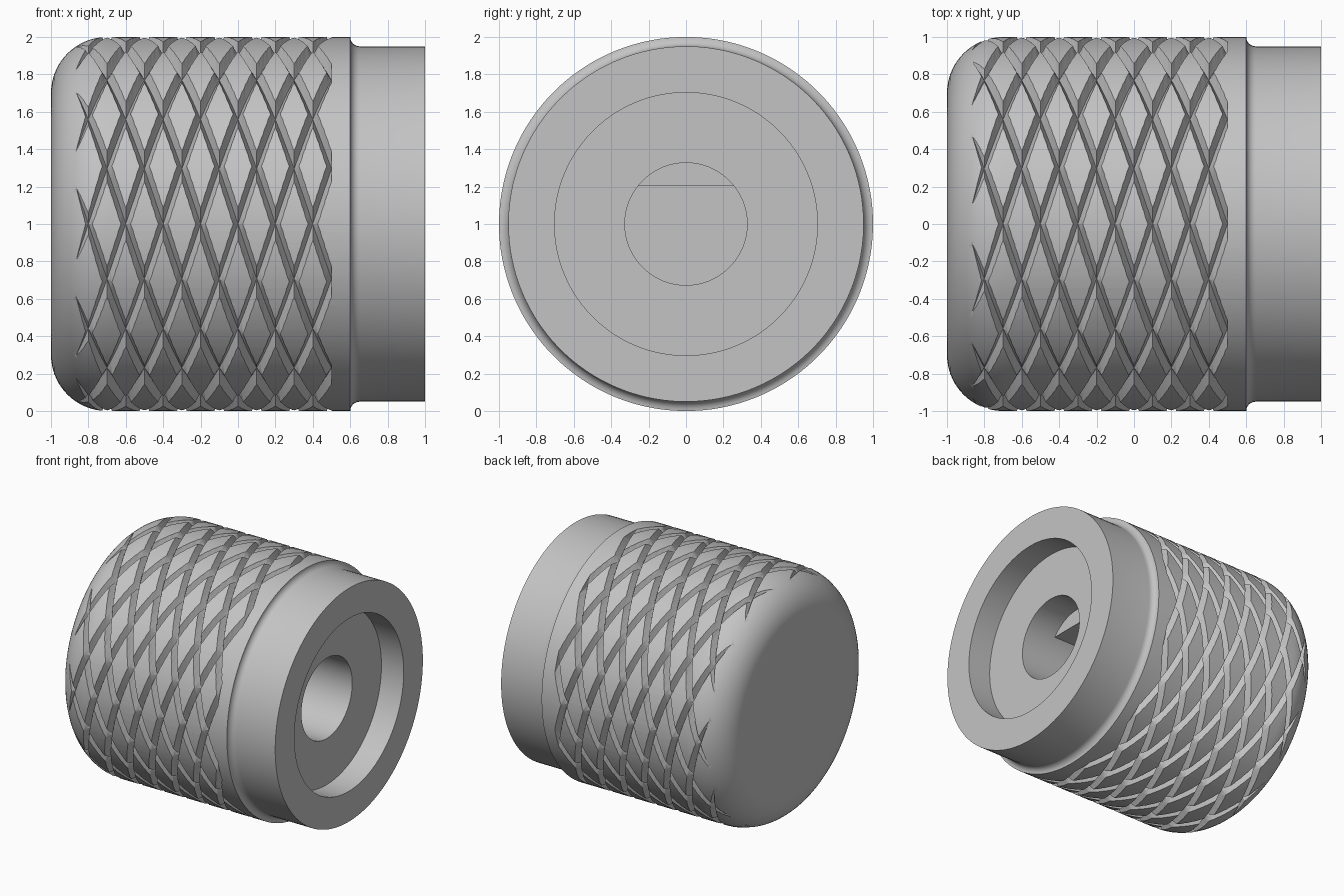
import bpy
import bmesh
from math import cos, sin, pi, radians, asin, sqrt

AXIS_Z = 1.0          # height of the knob's axis, which runs along x
STARTS = 10           # helical grooves per direction
PITCH = 0.2           # axial spacing of the grooves
GROOVE_DEPTH = 0.05
GROOVE_HALF = 0.095   # half width around the rim
BORE_R, BORE_END = 0.327, -0.2

cube = bpy.data.objects.get("Cube")
if cube:
    bpy.data.objects.remove(cube, do_unlink=True)

grey = bpy.data.materials.new("plain_grey")
grey.use_nodes = True
colour = (0.55, 0.55, 0.55, 1)
grey.diffuse_color = colour
grey.node_tree.nodes["Principled BSDF"].inputs["Base Color"].default_value = colour


def make_object(name, bm):
    bmesh.ops.recalc_face_normals(bm, faces=bm.faces)
    mesh = bpy.data.meshes.new(name)
    bm.to_mesh(mesh)
    bm.free()
    mesh.materials.append(grey)
    obj = bpy.data.objects.new(name, mesh)
    bpy.context.collection.objects.link(obj)
    return obj


def polar(x, r, angle):
    """Point at radius r; angle 0 faces the front, a quarter turn faces up."""
    return (x, -r * cos(angle), AXIS_Z + r * sin(angle))


def arc(cx, cr, radius, start, end, steps):
    angles = [radians(start + (end - start) * i / steps) for i in range(steps + 1)]
    return [(cx + radius * cos(a), cr + radius * sin(a)) for a in angles]


def lathe(name, profile, segments):
    bm = bmesh.new()
    rings = []
    for x, r in profile:
        count = segments if r > 0 else 1
        rings.append([bm.verts.new(polar(x, r, 2 * pi * (i + 0.37) / segments))
                      for i in range(count)])
    for a, b in zip(rings, rings[1:]):
        if len(a) == 1:
            bm.faces.new(b)
        elif len(b) == 1:
            bm.faces.new(a)
        else:
            for i in range(segments):
                j = (i + 1) % segments
                bm.faces.new((a[i], a[j], b[j], b[i]))
    bmesh.ops.remove_doubles(bm, verts=bm.verts, dist=1e-6)
    bmesh.ops.delete(bm, geom=[v for v in bm.verts if not v.link_faces], context='VERTS')
    return make_object(name, bm)


def groove_cutter(name, hand):
    """Ten twisted V-shaped bars that wind one way around the body."""
    bm = bmesh.new()
    x0, x1, steps = -1.02, 0.5, 76
    root, top = 1 - GROOVE_DEPTH, 1.08
    half = GROOVE_HALF * (top - root) / GROOVE_DEPTH
    top_r, top_a = sqrt(top ** 2 + half ** 2), asin(half / sqrt(top ** 2 + half ** 2))
    for k in range(STARTS):
        rings = []
        for s in range(steps + 1):
            x = x0 + (x1 - x0) * s / steps
            angle = 2 * pi / STARTS * (k + hand * x / PITCH)
            rings.append([bm.verts.new(p) for p in (
                polar(x, root, angle),
                polar(x, top_r, angle + top_a),
                polar(x, top_r, angle - top_a))])
        for a, b in zip(rings, rings[1:]):
            for i in range(3):
                j = (i + 1) % 3
                bm.faces.new((a[i], a[j], b[j], b[i]))
        bm.faces.new(rings[0])
        bm.faces.new(rings[-1])
    bmesh.ops.triangulate(bm, faces=bm.faces)
    return make_object(name, bm)


# Turned body: domed shoulder, grip, stepped collar, recess and blind bore
profile = [(-1, 0)]
profile += arc(-0.7, 0.7, 0.3, 180, 90, 14)
profile += arc(0.65, 1.0, 0.05, 180, 270, 6)
profile += [(1, 0.95), (1, 0.703), (0.8, 0.703), (0.8, BORE_R),
            (BORE_END, BORE_R), (BORE_END, 0)]
body = lathe("knurled_body", profile, 120)

# Diamond knurling
bpy.context.view_layer.objects.active = body
for label, hand in (("right", 1), ("left", -1)):
    cutter = groove_cutter("groove_cutter_" + label, hand)
    cut = body.modifiers.new("knurl_" + label, 'BOOLEAN')
    cut.operation = 'DIFFERENCE'
    cut.solver = 'EXACT'
    cut.object = cutter
    bpy.ops.object.modifier_apply(modifier=cut.name)
    bpy.data.objects.remove(cutter, do_unlink=True)

# Flat key that gives the bore its D shape
bm = bmesh.new()
key_r, key_z = BORE_R + 0.004, 0.205
lift = asin(key_z / key_r)
ends = []
for x in (0.55, BORE_END - 0.01):
    ends.append([bm.verts.new(polar(x, key_r, lift + (pi - 2 * lift) * i / 24))
                 for i in range(25)])
    bm.faces.new(ends[-1])
for i in range(25):
    j = (i + 1) % 25
    bm.faces.new((ends[0][i], ends[0][j], ends[1][j], ends[1][i]))
key = make_object("bore_flat", bm)

bpy.ops.object.select_all(action='DESELECT')
for obj in (body, key):
    obj.select_set(True)
bpy.context.view_layer.objects.active = body
bpy.ops.object.shade_smooth_by_angle(angle=radians(30))
